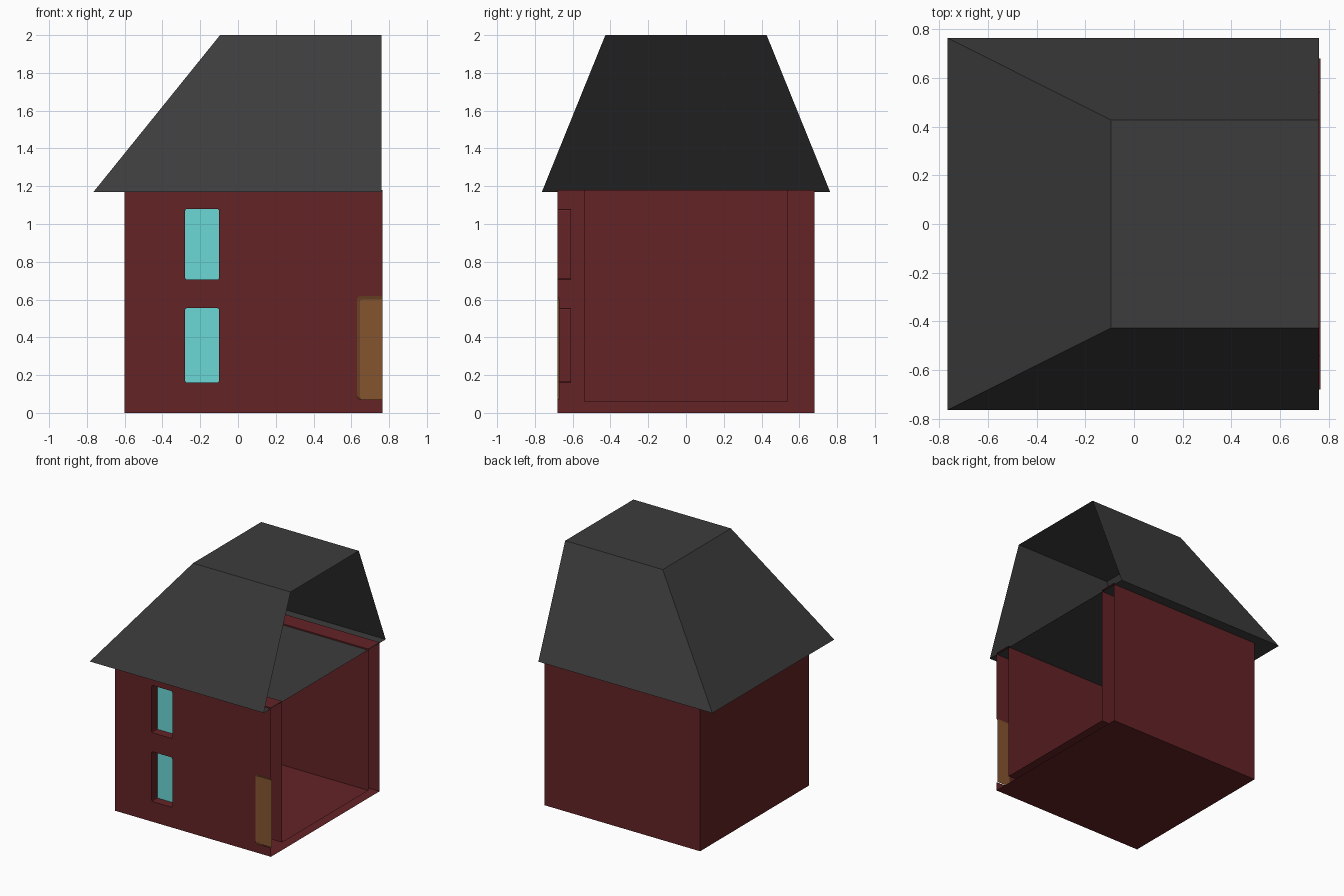
import bpy, bmesh, math
from mathutils import Vector

if "Cube" in bpy.data.objects:
    bpy.data.objects.remove(bpy.data.objects["Cube"])


def material(name, rgb):
    m = bpy.data.materials.new(name)
    m.diffuse_color = (*rgb, 1)
    m.use_nodes = True
    m.node_tree.nodes["Principled BSDF"].inputs["Base Color"].default_value = m.diffuse_color
    return m


RED = material("dark red wall", (0.127, 0.017, 0.019))
GREY = material("charcoal roof", (0.046, 0.046, 0.046))
CYAN = material("cyan glass", (0.145, 0.68, 0.67))
BROWN = material("brown door", (0.235, 0.09, 0.03))


def finish(bm, name, mat):
    me = bpy.data.meshes.new(name)
    bm.to_mesh(me)
    bm.free()
    me.materials.append(mat)
    ob = bpy.data.objects.new(name, me)
    bpy.context.collection.objects.link(ob)
    return ob


def face(bm, pts, n):
    """Add one polygon whose normal points along n."""
    f = bm.faces.new([bm.verts.new(p) for p in pts])
    f.normal_update()
    if f.normal.dot(Vector(n)) < 0:
        f.normal_flip()
    return f


def at_y(loop, y):
    return [(x, y, z) for x, z in loop]


def rounded(x0, x1, z0, z1, r):
    """Rectangle outline with small rounded corners."""
    pts = []
    for cx, cz, a in ((x1 - r, z1 - r, 0), (x0 + r, z1 - r, 90),
                      (x0 + r, z0 + r, 180), (x1 - r, z0 + r, 270)):
        for i in range(3):
            t = math.radians(a + 45 * i)
            pts.append((cx + r * math.cos(t), cz + r * math.sin(t)))
    return pts


# Main dimensions: a double-skinned box, open on the +x side
X0, X1, Y, H = -0.60, 0.765, 0.68, 1.18
IX, IY, IZ = -0.46, 0.54, 0.06
windows = [rounded(-0.28, -0.10, z0, z1, 0.01) for z0, z1 in ((0.16, 0.555), (0.705, 1.08))]
door = [(X1, 0.07), (0.65, 0.07), (0.636, 0.076), (0.63, 0.09),
        (0.63, 0.60), (0.636, 0.614), (0.65, 0.62), (X1, 0.62)]
door_in = [(X1, 0.07), (0.655, 0.07), (0.648, 0.073), (0.645, 0.08),
           (0.645, 0.59), (0.648, 0.597), (0.655, 0.60), (X1, 0.60)]

# Front wall with window holes and a door notch
bm = bmesh.new()
edges = []
outline = [(X1, 0)] + door + [(X1, H), (X0, H), (X0, 0)]
for loop in [outline] + windows:
    vs = [bm.verts.new(p) for p in at_y(loop, -Y)]
    edges += [bm.edges.new((a, b)) for a, b in zip(vs, vs[1:] + vs[:1])]
bmesh.ops.triangle_fill(bm, use_beauty=True, use_dissolve=False, edges=edges, normal=(0, -1, 0))
for f in bm.faces:
    f.normal_update()
    if f.normal.y > 0:
        f.normal_flip()
# Window jambs
for w in windows:
    cx = sum(p[0] for p in w) / len(w)
    cz = sum(p[1] for p in w) / len(w)
    for a, b in zip(w, w[1:] + w[:1]):
        face(bm, at_y((a, b), -Y) + at_y((b, a), -0.61),
             (cx - (a[0] + b[0]) / 2, 0, cz - (a[1] + b[1]) / 2))
finish(bm, "front_wall", RED)

# Other outer walls, base, inner lining and wall tops
bm = bmesh.new()
face(bm, [(X0, Y, 0), (X1, Y, 0), (X1, Y, H), (X0, Y, H)], (0, 1, 0))
face(bm, [(X0, -Y, 0), (X0, Y, 0), (X0, Y, H), (X0, -Y, H)], (-1, 0, 0))
face(bm, [(X0, -Y, 0), (X1, -Y, 0), (X1, Y, 0), (X0, Y, 0)], (0, 0, -1))
face(bm, [(IX, -IY, IZ), (X1, -IY, IZ), (X1, IY, IZ), (IX, IY, IZ)], (0, 0, 1))
face(bm, [(IX, -IY, IZ), (IX, IY, IZ), (IX, IY, H), (IX, -IY, H)], (1, 0, 0))
face(bm, [(X0, -IY, H), (IX, -IY, H), (IX, IY, H), (X0, IY, H)], (0, 0, 1))
for s in (-1, 1):
    face(bm, [(IX, s * IY, IZ), (X1, s * IY, IZ), (X1, s * IY, H), (IX, s * IY, H)], (0, -s, 0))
    face(bm, [(X0, s * IY, H), (X1, s * IY, H), (X1, s * Y, H), (X0, s * Y, H)], (0, 0, 1))
finish(bm, "house_shell", RED)

# Window panes
for w, name in zip(windows, ("lower_window", "upper_window")):
    bm = bmesh.new()
    face(bm, at_y(w, -0.61), (0, -1, 0))
    finish(bm, name, CYAN)

# Door panel, slightly sunk with a sloping border
bm = bmesh.new()
face(bm, at_y(door_in, -Y + 0.01), (0, -1, 0))
for i in range(len(door) - 1):
    if (Vector(door[i]) - Vector(door_in[i])).length < 1e-6:
        face(bm, at_y((door[i], door[i + 1]), -Y) + at_y((door_in[i + 1],), -Y + 0.01), (0, -1, 0))
    else:
        face(bm, at_y((door[i], door[i + 1]), -Y)
             + at_y((door_in[i + 1], door_in[i]), -Y + 0.01), (0, -1, 0))
finish(bm, "door", BROWN)

# Hipped roof, open on the +x side, with a flat ceiling plate
bm = bmesh.new()
E, T = 1.17, 2.0
ex, ey, tx, ty, rx = -0.765, 0.763, -0.095, 0.427, 0.76
face(bm, [(ex, -ey, E), (rx, -ey, E), (rx, ey, E), (ex, ey, E)], (0, 0, -1))
face(bm, [(tx, -ty, T), (rx, -ty, T), (rx, ty, T), (tx, ty, T)], (0, 0, 1))
face(bm, [(ex, -ey, E), (ex, ey, E), (tx, ty, T), (tx, -ty, T)], (-1, 0, 0))
for s in (-1, 1):
    face(bm, [(ex, s * ey, E), (rx, s * ey, E), (rx, s * ty, T), (tx, s * ty, T)], (0, s, 0))
finish(bm, "roof", GREY)
